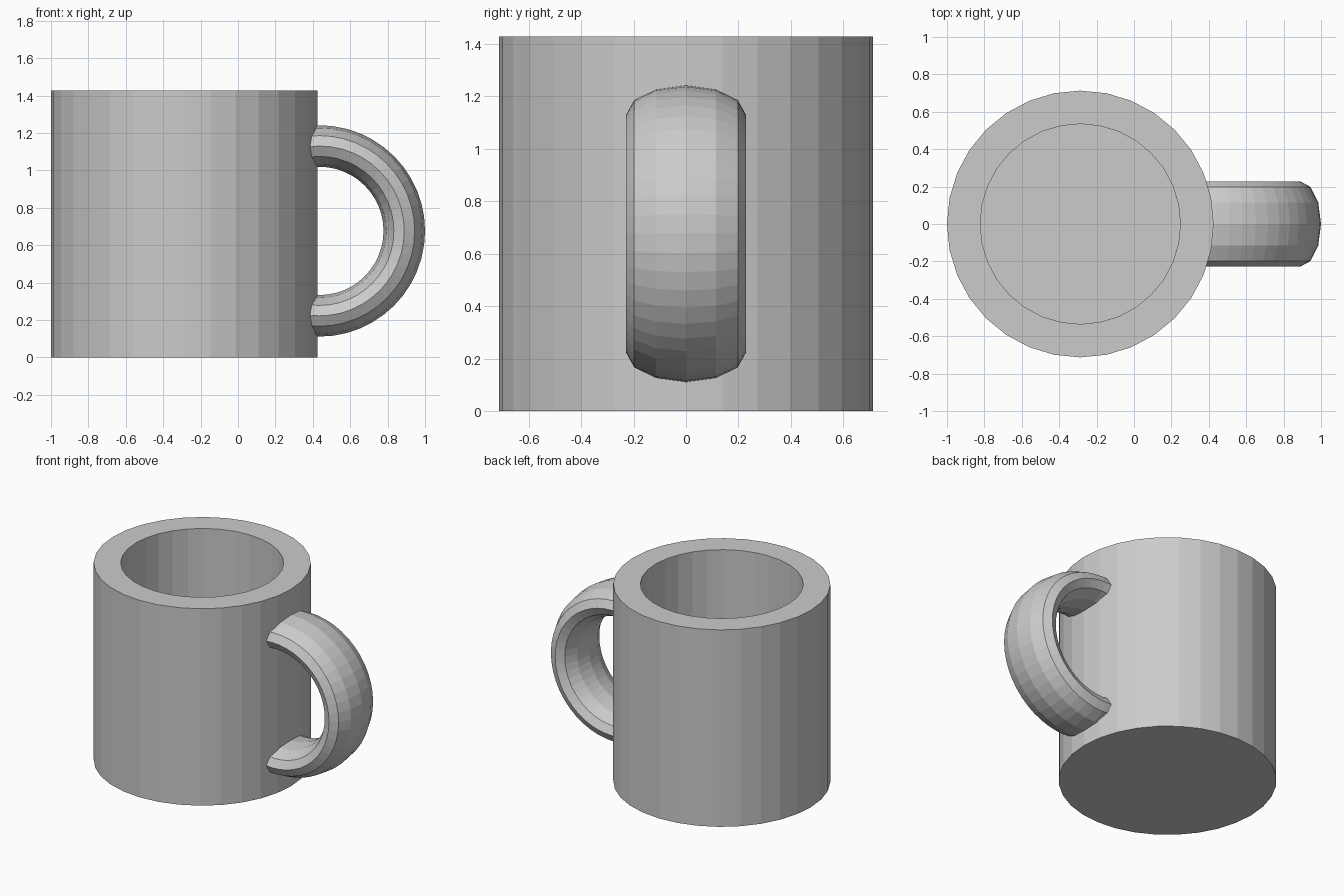
import bpy, bmesh
from math import sin, cos, pi, radians

if "Cube" in bpy.data.objects:
    bpy.data.objects.remove(bpy.data.objects["Cube"])


def make_object(name, bm):
    bmesh.ops.recalc_face_normals(bm, faces=bm.faces)
    mesh = bpy.data.meshes.new(name)
    bm.to_mesh(mesh)
    bm.free()
    obj = bpy.data.objects.new(name, mesh)
    bpy.context.collection.objects.link(obj)
    return obj


def bridge(bm, rings):
    # Join successive vertex rings with quads
    for a, b in zip(rings, rings[1:]):
        n = len(a)
        for i in range(n):
            j = (i + 1) % n
            bm.faces.new((a[i], a[j], b[j], b[i]))
    # Close both ends
    bm.faces.new(rings[0])
    bm.faces.new(rings[-1])


# Mug body: outer wall, flat rim, inner wall and floor
SIDES, CX = 32, -0.287
R_OUT, R_IN, HEIGHT, FLOOR = 0.713, 0.535, 1.427, 0.178
bm = bmesh.new()
rings = []
for r, z in ((R_OUT, 0), (R_OUT, HEIGHT), (R_IN, HEIGHT), (R_IN, FLOOR)):
    rings.append([bm.verts.new((CX + r * cos(2 * pi * i / SIDES),
                                r * sin(2 * pi * i / SIDES), z))
                  for i in range(SIDES)])
bridge(bm, rings)
make_object("mug_body", bm)

# Handle: wide oval section swept round an arc, ends buried in the wall
HX, HZ, MAJOR, THICK, WIDE = 0.435, 0.676, 0.454, 0.111, 0.228
bm = bmesh.new()
rings = []
for step in range(-14, 15):
    a = radians(7.5 * step)
    ring = []
    for i in range(12):
        t = 2 * pi * i / 12
        r = MAJOR + THICK * cos(t)
        ring.append(bm.verts.new((HX + r * cos(a), WIDE * sin(t), HZ + r * sin(a))))
    rings.append(ring)
bridge(bm, rings)
make_object("handle", bm)
